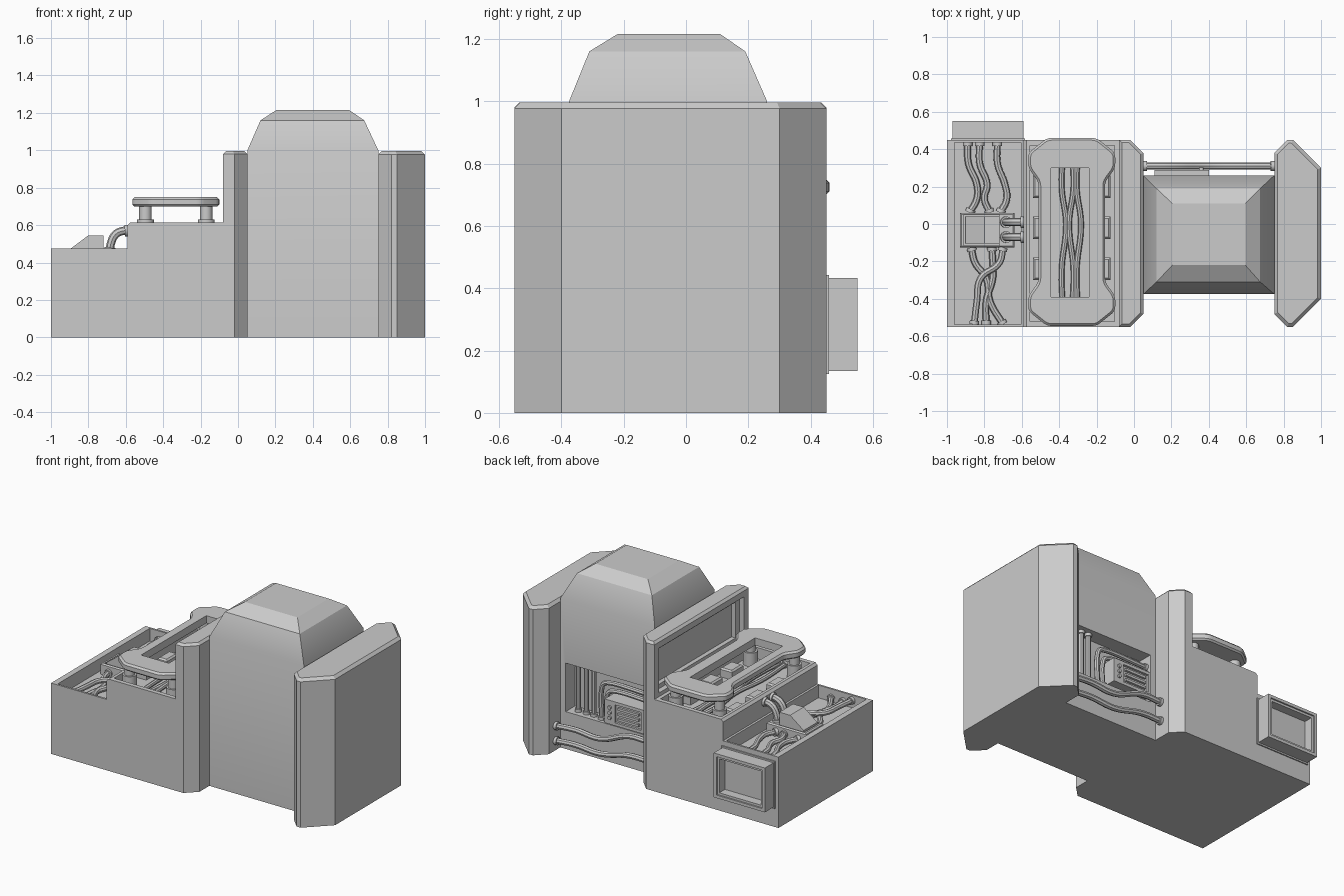
import bpy, bmesh, math
from mathutils import Vector

if "Cube" in bpy.data.objects:
    bpy.data.objects.remove(bpy.data.objects["Cube"])


def finish(name, bm):
    bmesh.ops.recalc_face_normals(bm, faces=bm.faces[:])
    me = bpy.data.meshes.new(name)
    bm.to_mesh(me)
    bm.free()
    ob = bpy.data.objects.new(name, me)
    bpy.context.collection.objects.link(ob)
    return ob


def prism(name, pts, a, b, axis='z', corner=0, top=0, bottom=0):
    """Extrude a profile along z (x,y points) or y (x,z points)."""
    if corner:  # round the profile corners with short arcs
        out = []
        for i, p in enumerate(pts):
            p, q, r = Vector(p), Vector(pts[i - 1]), Vector(pts[(i + 1) % len(pts)])
            s, e = p + (q - p).normalized() * corner, p + (r - p).normalized() * corner
            out += [tuple(s * (1 - t) ** 2 + p * 2 * t * (1 - t) + e * t * t) for t in (0, 0.33, 0.67, 1)]
        pts = out
    bm = bmesh.new()
    place = (lambda u, v, w: (u, v, w)) if axis == 'z' else (lambda u, v, w: (u, w, v))
    lo = [bm.verts.new(place(*p, a)) for p in pts]
    hi = [bm.verts.new(place(*p, b)) for p in pts]
    bm.faces.new(lo)
    bm.faces.new(hi)
    for i in range(len(pts)):
        bm.faces.new((lo[i - 1], lo[i], hi[i], hi[i - 1]))
    bmesh.ops.recalc_face_normals(bm, faces=bm.faces[:])
    for amount, level in ((top, b), (bottom, a)):
        if amount:
            es = [e for e in bm.edges if all(abs(v.co.z - level) < 1e-4 for v in e.verts)]
            bmesh.ops.bevel(bm, geom=es, offset=amount, segments=1, affect='EDGES')
    return finish(name, bm)


def box(name, x0, x1, y0, y1, z0, z1, top=0):
    return prism(name, [(x0, y0), (x1, y0), (x1, y1), (x0, y1)], z0, z1, top=top)


def cut(ob, *dims):
    """Subtract a box from an object."""
    tool = box("cutter", *dims)
    tool.hide_render = True
    m = ob.modifiers.new("cut", 'BOOLEAN')
    m.operation, m.solver, m.object = 'DIFFERENCE', 'EXACT', tool
    bpy.context.view_layer.objects.active = ob
    bpy.ops.object.modifier_apply(modifier=m.name)
    bpy.data.objects.remove(tool)


def rod(name, p, q, r, n=16):
    p, q = Vector(p), Vector(q)
    bm = bmesh.new()
    bmesh.ops.create_cone(bm, cap_ends=True, segments=n, radius1=r, radius2=r, depth=(q - p).length)
    ob = finish(name, bm)
    ob.matrix_world = (q - p).to_track_quat('Z', 'Y').to_matrix().to_4x4()
    ob.location = (p + q) / 2
    return ob


def pipe(name, pts, r=0.016, collar=0.02):
    """Smooth tube through the points with a collar at each end."""
    cu = bpy.data.curves.new(name, 'CURVE')
    cu.dimensions, cu.bevel_depth, cu.bevel_resolution, cu.resolution_u = '3D', r, 2, 6
    cu.use_fill_caps = True
    sp = cu.splines.new('BEZIER')
    sp.bezier_points.add(len(pts) - 1)
    for bp, p in zip(sp.bezier_points, pts):
        bp.co = p
        bp.handle_left_type = bp.handle_right_type = 'AUTO'
    ob = bpy.data.objects.new(name, cu)
    bpy.context.collection.objects.link(ob)
    bpy.ops.object.select_all(action='DESELECT')
    ob.select_set(True)
    bpy.context.view_layer.objects.active = ob
    bpy.ops.object.convert(target='MESH')
    for p, q in ((pts[0], pts[1]), (pts[-1], pts[-2])):
        p, q = Vector(p), Vector(q)
        rod(name + "_collar", p, p + (q - p).normalized() * collar, r * 1.4)


# Stepped base with open trays in both steps
base = prism("stepped_base", [(-1, 0), (-0.08, 0), (-0.08, 0.615), (-0.575, 0.615), (-0.59, 0.6),
                              (-0.59, 0.475), (-1, 0.475)], -0.55, 0.45, 'y')
cut(base, -0.96, -0.605, -0.537, 0.437, 0.39, 0.7)
cut(base, -0.555, -0.105, -0.52, 0.42, 0.54, 0.7)

# Tall slab behind the step, with a two-level recess
slab = prism("tall_slab", [(-0.08, -0.55), (-0.02, -0.55), (0.05, -0.48), (0.05, 0.38),
                           (-0.02, 0.45), (-0.08, 0.45)], 0, 0.995, top=0.015)
cut(slab, -0.2, -0.045, -0.5, 0.4, 0.64, 0.94)
cut(slab, -0.2, -0.015, -0.46, 0.36, 0.67, 0.91)

# Right end slab
prism("end_slab", [(0.75, -0.48), (0.82, -0.55), (0.85, -0.55), (1, -0.4), (1, 0.3), (0.85, 0.45),
                   (0.82, 0.45), (0.75, 0.38)], 0, 0.995, top=0.018)

# Central block with tapered roof
bm = bmesh.new()
rings = []
for x0, x1, y0, y1, z in ((0.05, 0.75, -0.375, 0.26, 0), (0.05, 0.75, -0.375, 0.26, 1.0),
                          (0.12, 0.675, -0.31, 0.19, 1.16), (0.205, 0.595, -0.22, 0.11, 1.215)):
    rings.append([bm.verts.new(p) for p in ((x0, y0, z), (x1, y0, z), (x1, y1, z), (x0, y1, z))])
for lo, hi in zip(rings, rings[1:]):
    for i in range(4):
        j = (i + 1) % 4
        bm.faces.new((lo[i], lo[j], hi[j], hi[i]))
bm.faces.new(rings[0])
bm.faces.new(rings[-1])
core = finish("central_block", bm)
cut(core, 0.09, 0.71, 0.16, 0.4, 0.25, 0.575)

# Pipes and control panel in the rear recess
for x in (0.65, 0.59, 0.535):
    pipe("recess_pipe", [(x, 0.21, 0.25), (x, 0.21, 0.41), (x, 0.21, 0.575)])
for x, z in ((0.47, 0.505), (0.43, 0.46)):
    pipe("recess_elbow_pipe", [(x, 0.22, 0.25), (x, 0.22, z - 0.05), (x - 0.015, 0.22, z - 0.015),
                               (x - 0.05, 0.22, z), (0.09, 0.22, z)])
panel = box("control_panel", 0.11, 0.4, 0.16, 0.29, 0.27, 0.43)
cut(panel, 0.13, 0.325, 0.275, 0.4, 0.29, 0.41)
for z in (0.315, 0.35, 0.385):
    box("panel_bar", 0.15, 0.305, 0.27, 0.29, z - 0.008, z + 0.008)
    rod("panel_button", (0.36, 0.28, z), (0.36, 0.302, z), 0.012)

# Low pipes spanning between the slabs at the back
for a, b in ((0.165, 0.24), (0.065, 0.11)):
    pipe("rear_pipe", [(0.75, 0.31, a), (0.6, 0.31, a + 0.01), (0.42, 0.31, a),
                       (0.2, 0.31, b), (0.05, 0.31, b)], 0.019)

# Raised dog-bone plate on posts
right = [(-0.2, -0.545), (-0.1, -0.465), (-0.1, -0.385), (-0.155, -0.31),
         (-0.155, 0.225), (-0.1, 0.3), (-0.1, 0.38), (-0.2, 0.46)]
left = [(-0.665 - x, y) for x, y in reversed(right)]
plate = prism("raised_plate", right + left, 0.7, 0.75, corner=0.025, top=0.012, bottom=0.01)
cut(plate, -0.445, -0.24, -0.39, 0.3, 0.6, 0.9)
for x in (-0.495, -0.17):
    for y in (-0.44, 0.35):
        rod("plate_post", (x, y, 0.54), (x, y, 0.71), 0.033, 20)
        rod("post_foot", (x, y, 0.54), (x, y, 0.63), 0.045, 20)

# Pipes and small blocks in the upper tray
for i, x in enumerate((-0.375, -0.335, -0.295)):
    s = 0.012 * (1 if i % 2 else -1)
    pipe("upper_tray_pipe", [(x, -0.52, 0.56), (x + s, -0.25, 0.56), (x - s, 0.0, 0.56),
                             (x + s, 0.2, 0.56), (x, 0.42, 0.56)], 0.015)
for y in (-0.3, -0.08, 0.14):
    box("upper_tray_block", -0.215, -0.125, y, y + 0.12, 0.54, 0.6, 0.01)
    box("upper_tray_block", -0.54, -0.47, y, y + 0.12, 0.54, 0.59, 0.01)

# Junction box with wedge cover in the lower tray
junction = box("junction_box", -0.93, -0.64, -0.125, 0.06, 0.39, 0.465, 0.008)
cut(junction, -0.91, -0.72, -0.115, 0.05, 0.44, 0.6)
prism("wedge_cover", [(-0.9, 0.43), (-0.72, 0.43), (-0.72, 0.545), (-0.8, 0.545), (-0.9, 0.47)],
      -0.105, 0.04, 'y')
for y in (0.01, -0.07):
    pipe("arched_pipe", [(-0.685, y, 0.46), (-0.68, y, 0.5), (-0.655, y, 0.55),
                         (-0.62, y, 0.568), (-0.585, y, 0.57)], 0.022)

# Winding pipes in the lower tray: x positions from the box out to the wall
for xs, y0, y1, z in (((-0.88, -0.84, -0.84, -0.885, -0.89), 0.06, 0.437, 0.415),
                      ((-0.77, -0.80, -0.785, -0.825, -0.825), 0.06, 0.437, 0.42),
                      ((-0.715, -0.68, -0.69, -0.73, -0.73), 0.06, 0.437, 0.42),
                      ((-0.87, -0.85, -0.79, -0.77, -0.70), -0.125, -0.537, 0.415),
                      ((-0.76, -0.755, -0.755, -0.79, -0.79), -0.125, -0.537, 0.415),
                      ((-0.70, -0.72, -0.82, -0.84, -0.855), -0.125, -0.537, 0.44)):
    pipe("lower_tray_pipe", [(x, y0 + (y1 - y0) * t, z) for x, t in zip(xs, (0, 0.2, 0.4, 0.7, 1))], 0.018)

# Hollow box mounted on the back, with a mounting flange
vent = box("rear_box", -0.97, -0.59, 0.44, 0.55, 0.135, 0.432)
cut(vent, -0.935, -0.625, 0.48, 0.7, 0.17, 0.397)
cut(vent, -0.95, -0.61, 0.54, 0.7, 0.155, 0.412)
box("rear_box_flange", -0.978, -0.582, 0.44, 0.458, 0.125, 0.442)

# Smooth tubes, keep hard edges
bpy.ops.object.select_all(action='SELECT')
bpy.context.view_layer.objects.active = core
bpy.ops.object.shade_smooth_by_angle(angle=math.radians(30))
